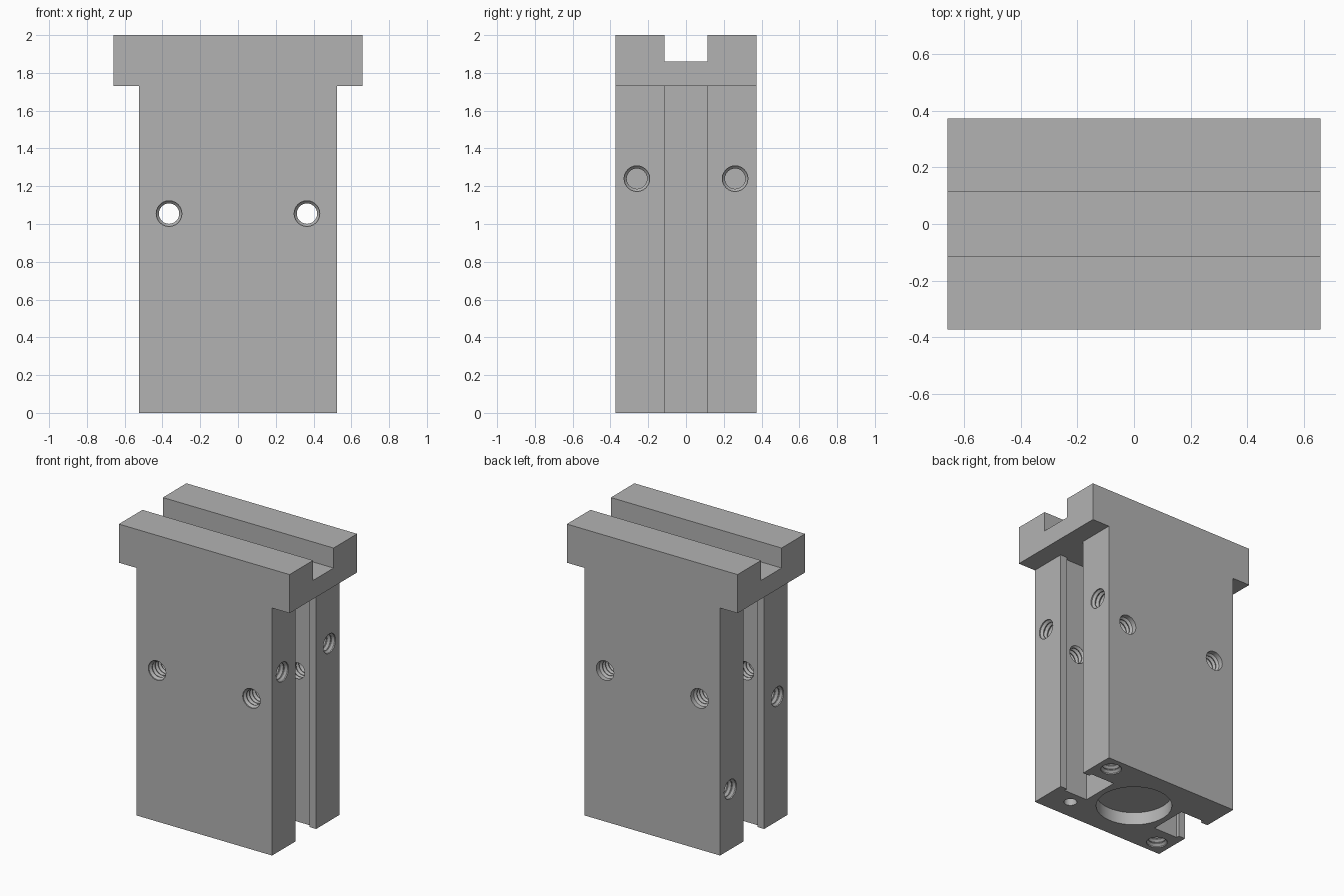
import bpy, bmesh, math
from mathutils import Vector, Matrix

cube = bpy.data.objects.get("Cube")
if cube:
    bpy.data.objects.remove(cube, do_unlink=True)

HALF_X, HALF_Y, HEAD_X = 0.525, 0.373, 0.66
SHOULDER, TOP = 1.73, 2.0
SLOT = 0.113                      # half width of every slot opening
MAJOR, MINOR = 0.068, 0.054       # thread radii
PITCH = 0.032

steel = bpy.data.materials.new("plain_grey")
steel.use_nodes = True
grey = (0.45, 0.45, 0.45, 1)
steel.diffuse_color = grey
steel.node_tree.nodes["Principled BSDF"].inputs["Base Color"].default_value = grey


def finish(name, bm):
    bmesh.ops.recalc_face_normals(bm, faces=bm.faces)
    mesh = bpy.data.meshes.new(name)
    bm.to_mesh(mesh)
    bm.free()
    mesh.materials.append(steel)
    obj = bpy.data.objects.new(name, mesh)
    bpy.context.collection.objects.link(obj)
    return obj


def prism(name, points, start, end, place):
    """Extrude a 2D outline; place(a, b, depth) gives the 3D position."""
    bm = bmesh.new()
    face = bm.faces.new([bm.verts.new(place(a, b, start)) for a, b in points])
    moved = bmesh.ops.extrude_face_region(bm, geom=[face])["geom"]
    shift = Vector(place(0, 0, end)) - Vector(place(0, 0, start))
    bmesh.ops.translate(bm, vec=shift, verts=[v for v in moved if isinstance(v, bmesh.types.BMVert)])
    return finish(name, bm)


def lathe(name, profile, origin, direction, sides=24):
    """Closed solid turned from (radius, depth) pairs along a direction."""
    bm = bmesh.new()
    rings = []
    for r, h in profile:
        angles = [math.tau * i / sides for i in range(sides)]
        rings.append([bm.verts.new((r * math.cos(a), r * math.sin(a), h)) for a in angles])
    for low, high in zip(rings, rings[1:]):
        for i in range(sides):
            j = (i + 1) % sides
            bm.faces.new((low[i], low[j], high[j], high[i]))
    bm.faces.new(rings[0])
    bm.faces.new(rings[-1])
    turn = Vector((0, 0, 1)).rotation_difference(Vector(direction)).to_matrix().to_4x4()
    bmesh.ops.transform(bm, matrix=Matrix.Translation(origin) @ turn, verts=bm.verts)
    return finish(name, bm)


def thread(name, origin, direction, depth, through=False):
    """Hole cutter with ridged thread walls."""
    profile = [(MAJOR, -0.03), (MAJOR, 0.008)]
    h = 0.008
    while h + PITCH < depth - 0.01:
        profile += [(MINOR, h + PITCH * 0.45), (MINOR, h + PITCH * 0.6), (MAJOR, h + PITCH)]
        h += PITCH
    if through:
        profile.append((MAJOR, depth + 0.03))
    else:
        profile += [(MINOR, h + PITCH * 0.45), (MINOR, depth + 0.02)]
    return lathe(name, profile, origin, direction)


# T-shaped block
half = [(HALF_X, 0), (HALF_X, SHOULDER), (HEAD_X, SHOULDER), (HEAD_X, TOP)]
outline = half + [(-x, z) for x, z in reversed(half)]
body = prism("slotted_block", outline, -HALF_Y, HALF_Y, lambda a, b, d: (a, d, b))

# Groove across the head
groove = [(-SLOT, 1.86), (SLOT, 1.86), (SLOT, 2.1), (-SLOT, 2.1)]
cutters = [prism("head_groove", groove, -0.8, 0.8, lambda a, b, d: (d, a, b))]

# Undercut slots, front-to-back screw holes and bottom screw holes, per side
for side, s in (("left", 1), ("right", -1)):
    edge = [(0.6, SLOT), (0.473, SLOT), (0.473, 0.136), (0.287, 0.136)]
    tee = edge + [(x, -y) for x, y in reversed(edge)]
    cutters.append(prism(side + "_side_slot", tee, -0.1, SHOULDER,
                         lambda a, b, d: (a * s, b, d)))
    cutters.append(thread(side + "_cross_hole", (0.365 * s, -HALF_Y, 1.055), (0, 1, 0),
                          2 * HALF_Y, through=True))
    cutters.append(thread(side + "_bottom_hole", (0.418 * s, 0.268 * s, 0), (0, 0, 1), 0.2))

# Screw holes in the side faces: side, y, z
for s, y, z in ((1, -0.26, 1.24), (1, 0.26, 1.24), (-1, 0.26, 0.42), (-1, -0.26, 0.87)):
    cutters.append(thread("side_hole", (HALF_X * s, y, z), (-s, 0, 0), 0.2))

# Round recess and locating pin hole in the bottom
cutters.append(lathe("bottom_recess", [(0.245, -0.05), (0.245, 0.09)], (0, 0, 0), (0, 0, 1), 64))
cutters.append(lathe("pin_hole", [(0.042, -0.05), (0.042, 0.15)], (0.346, -0.228, 0), (0, 0, 1)))

# Cut everything out, then drop the cutters
bpy.context.view_layer.objects.active = body
for cutter in cutters:
    cut = body.modifiers.new(cutter.name, "BOOLEAN")
    cut.operation = "DIFFERENCE"
    cut.solver = "EXACT"
    cut.object = cutter
    bpy.ops.object.modifier_apply(modifier=cut.name)
    bpy.data.objects.remove(cutter, do_unlink=True)

bpy.ops.object.select_all(action="DESELECT")
body.select_set(True)
bpy.ops.object.shade_smooth_by_angle(angle=math.radians(30))
